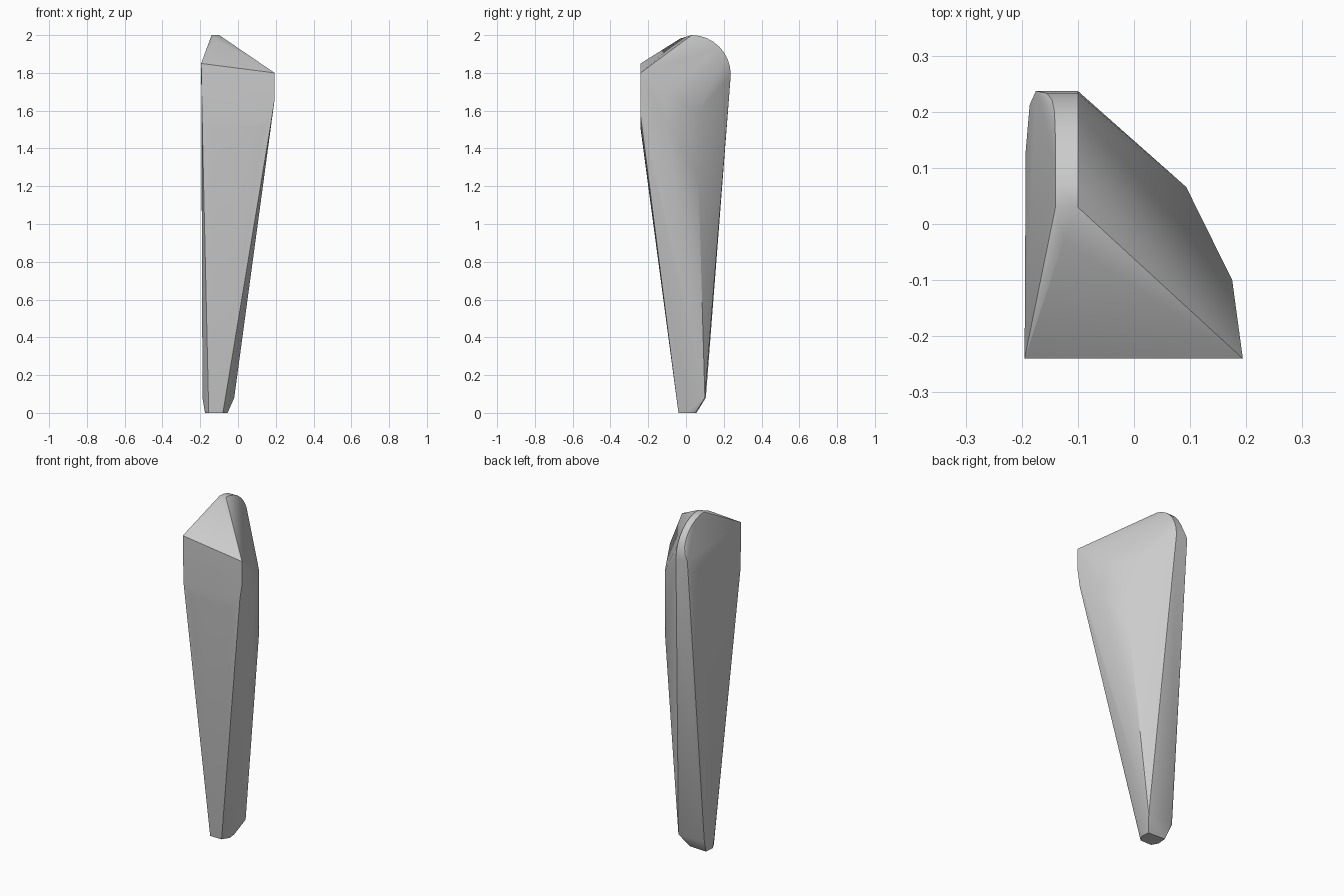
import bpy
import bmesh
from math import sin, cos, pi
from mathutils import Vector

default_cube = bpy.data.objects.get("Cube")
if default_cube:
    bpy.data.objects.remove(default_cube, do_unlink=True)


def make_material(name, colour):
    material = bpy.data.materials.new(name)
    material.use_nodes = True
    material.diffuse_color = colour
    material.node_tree.nodes["Principled BSDF"].inputs["Base Color"].default_value = colour
    return material


def level(z, outline):
    """Lift a flat outline of (x, y) corners to one height."""
    return [Vector((x, y, z)) for x, y in outline]


def rounded_crest(steps):
    """Narrow band that rolls from the peak over to the back."""
    points = []
    for step in range(steps + 1):
        turn = step / steps
        angle = turn * pi / 2
        y = 0.03 + 0.207 * sin(angle)
        z = 1.79 + 0.21 * cos(angle)
        points.append(Vector((-0.14 - 0.035 * turn ** 6, y, z)))
        points.append(Vector((-0.1, y, z)))
    return points


def front_plate(steps):
    """Flat upright front with a shallow curved lower edge."""
    points = [Vector((-0.195, -0.24, 1.85)), Vector((0.194, -0.24, 1.8)),
              Vector((0.194, -0.24, 1.66))]
    for step in range(steps + 1):
        across = 2 * step / steps - 1
        points.append(Vector((0.185 * across - 0.005, -0.24, 1.5 + 0.07 * across ** 4)))
    return points


def build_hull(name, points, material):
    """Wrap one tight convex skin around the guide points."""
    bm = bmesh.new()
    for point in points:
        bm.verts.new(point)
    bmesh.ops.convex_hull(bm, input=bm.verts)
    loose = [v for v in bm.verts if not v.link_faces]
    bmesh.ops.delete(bm, geom=loose, context='VERTS')
    bmesh.ops.dissolve_limit(bm, angle_limit=0.01, verts=bm.verts, edges=bm.edges)
    bmesh.ops.recalc_face_normals(bm, faces=bm.faces)
    mesh = bpy.data.meshes.new(name)
    bm.to_mesh(mesh)
    bm.free()
    mesh.materials.append(material)
    obj = bpy.data.objects.new(name, mesh)
    bpy.context.collection.objects.link(obj)
    return obj


# Blunt tip and the chamfer just above it
tip = level(0, [(-0.175, 0), (-0.155, -0.04), (-0.08, -0.04), (-0.055, 0),
                (-0.06, 0.05), (-0.17, 0.055)])
chamfer = level(0.08, [(-0.188, 0), (-0.187, 0.095), (-0.17, 0.105), (-0.02, 0.1)])

# Side corners of the shaft
side = level(1.24, [(0.093, 0.066)]) + level(1.6, [(0.093, 0.066)])
side += level(1.53, [(0.175, -0.1)]) + level(1.68, [(0.175, -0.1)])

# Shoulder where the flat side meets the back, and the front of the peak
shoulder = level(1.72, [(-0.193, 0.13), (-0.186, 0.212)])
peak = level(1.982, [(-0.125, -0.03)])

stone = make_material("stone_grey", (0.6, 0.6, 0.6, 1))
shard = build_hull("tapered_shard",
                   tip + chamfer + side + shoulder + peak
                   + front_plate(8) + rounded_crest(8), stone)

# Soft shading with crisp corners
bpy.ops.object.select_all(action='DESELECT')
shard.select_set(True)
bpy.context.view_layer.objects.active = shard
bpy.ops.object.shade_smooth_by_angle(angle=pi / 6)
